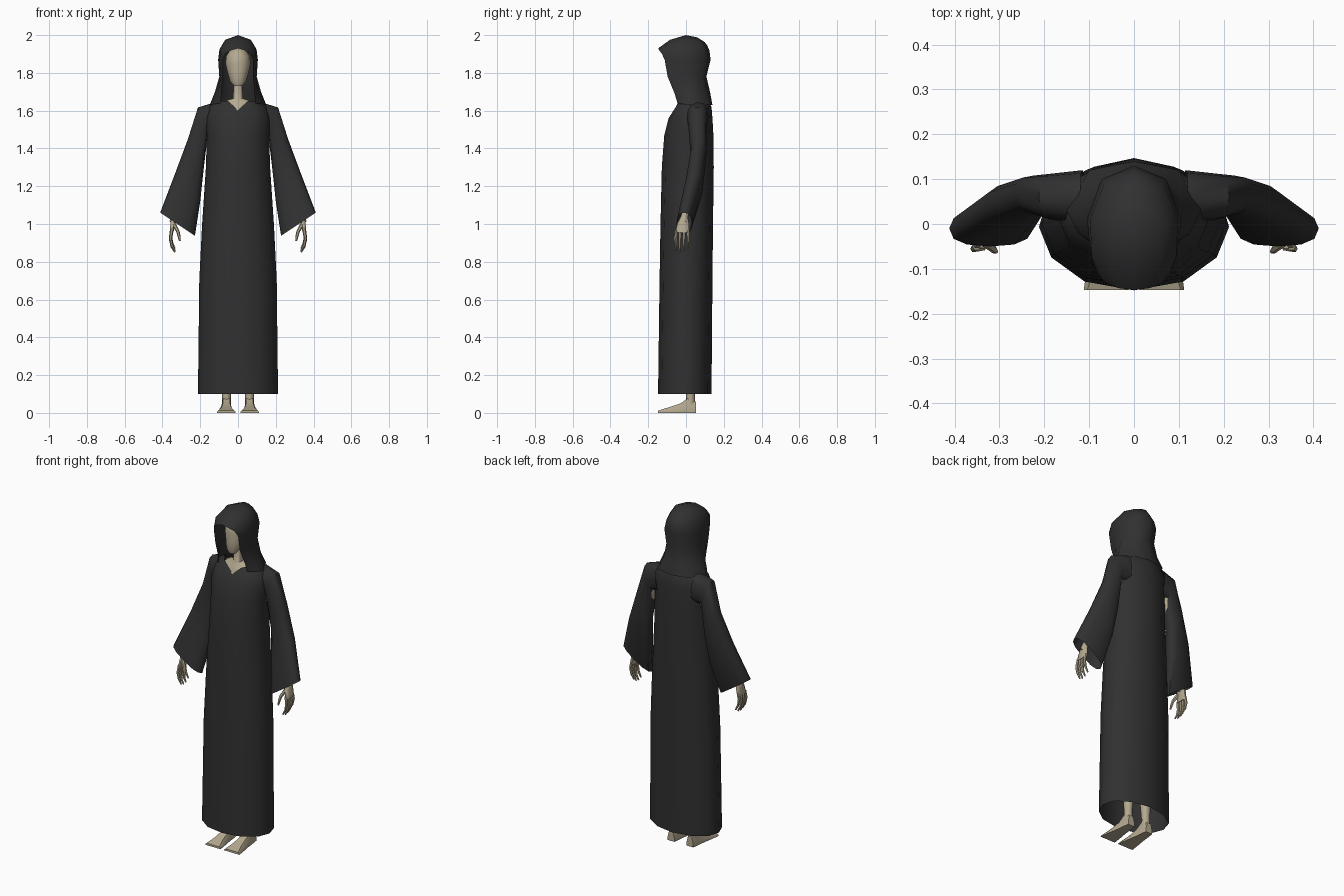
import bpy, bmesh, math
from mathutils import Vector


def material(name, rgb):
    m = bpy.data.materials.new(name)
    m.diffuse_color = (*rgb, 1)
    return m


CLOTH = material("charcoal cloth", (0.03, 0.03, 0.03))
SKIN = material("pale bone skin", (0.46, 0.40, 0.28))


def loft(name, rings, mat, closed=True, caps=False, mirror=False, angle=50):
    """Skin a list of equal-length point rings into one mesh."""
    bm = bmesh.new()
    vs = [[bm.verts.new(p) for p in r] for r in rings]
    n = len(rings[0])
    for a, b in zip(vs, vs[1:]):
        for i in range(n if closed else n - 1):
            j = (i + 1) % n
            bm.faces.new((a[i], a[j], b[j], b[i]))
    if caps:
        bm.faces.new(vs[0])
        bm.faces.new(vs[-1])
    bmesh.ops.recalc_face_normals(bm, faces=bm.faces)
    me = bpy.data.meshes.new(name)
    bm.to_mesh(me)
    bm.free()
    me.materials.append(mat)
    ob = bpy.data.objects.new(name, me)
    bpy.context.collection.objects.link(ob)
    bpy.ops.object.select_all(action='DESELECT')
    ob.select_set(True)
    bpy.context.view_layer.objects.active = ob
    bpy.ops.object.shade_smooth_by_angle(angle=math.radians(angle))
    if mirror:
        md = ob.modifiers.new("mirror", 'MIRROR')
        md.use_clip = True
        md.merge_threshold = 0.001
    return ob


HALF = [(0, -1), (.52, -.86), (.87, -.48), (1, 0), (.9, .5), (.52, .86), (0, 1)]
OVAL = HALF + [(-x, y) for x, y in HALF[-2:0:-1]]


def ring(z, w, yf, yb, dip=0):
    """Twelve-sided horizontal section; dip lowers the front point."""
    c, h = (yf + yb) / 2, (yb - yf) / 2
    return [(x * w, c + y * h, z - (dip if i == 0 else 0)) for i, (x, y) in enumerate(OVAL)]


def tube(name, path, radii, n=8):
    """Tapered limb along a path, mirrored to the other side."""
    pts = [Vector(p) for p in path]
    rings = []
    for i, p in enumerate(pts):
        d = (pts[min(i + 1, len(pts) - 1)] - pts[max(i - 1, 0)]).normalized()
        u = d.cross(Vector((0, 1, 0))).normalized()
        v = d.cross(u)
        rings.append([p + radii[i] * (u * math.cos(2 * math.pi * k / n) + v * math.sin(2 * math.pi * k / n))
                      for k in range(n)])
    return loft(name, rings, SKIN, caps=True, mirror=True)


# Robe: open tube with a V neckline
loft("robe_body", [ring(*r) for r in [
    (.10, .212, -.148, .135), (.70, .205, -.14, .14), (1.0, .19, -.135, .143),
    (1.3, .17, -.128, .147), (1.47, .165, -.115, .145), (1.56, .172, -.092, .14),
    (1.62, .155, -.068, .135, .03), (1.65, .10, -.05, .12, .045)]], CLOTH)

# Sleeves: outer edge (x, z), inner edge (x, z), front y, back y
sleeve = []
for ox, oz, ix, iz, yf, yb in [
        (.12, 1.645, .11, 1.48, .00, .12), (.212, 1.617, .16, 1.475, .01, .112),
        (.265, 1.45, .183, 1.28, .025, .108), (.332, 1.27, .20, 1.12, -.005, .09),
        (.412, 1.06, .228, .938, -.05, .03)]:
    r = []
    for k in range(12):
        a = 2 * math.pi * k / 12
        c, s = [math.copysign(abs(t) ** .8, t) for t in (math.cos(a), math.sin(a))]
        r.append(((ox + ix) / 2 + c * (ox - ix) / 2, (yf + yb) / 2 + s * (yb - yf) / 2,
                  (oz + iz) / 2 + c * (oz - iz) / 2))
    sleeve.append(r)
loft("sleeve", sleeve, CLOTH, mirror=True)

# Hood: half levels from face edge round to the back, closing on the crown
loft("hood", [
    [(.092, -.045, 1.64), (.125, -.02, 1.635), (.15, .03, 1.63), (.10, .12, 1.63), (0, .14, 1.63)],
    [(.088, -.06, 1.69), (.105, -.03, 1.69), (.122, .02, 1.70), (.078, .10, 1.70), (0, .127, 1.70)],
    [(.08, -.097, 1.78), (.092, -.05, 1.78), (.099, .01, 1.78), (.066, .09, 1.78), (0, .108, 1.78)],
    [(.08, -.113, 1.87), (.097, -.06, 1.87), (.105, .01, 1.87), (.072, .10, 1.87), (0, .13, 1.87)],
    [(.065, -.13, 1.905), (.094, -.075, 1.925), (.098, .01, 1.925), (.066, .09, 1.92), (0, .124, 1.92)],
    [(.035, -.143, 1.92), (.058, -.085, 1.962), (.068, .0, 1.975), (.05, .07, 1.965), (0, .112, 1.945)],
    [(0, -.147, 1.93), (0, -.085, 1.975), (0, 0, 2.0), (0, .06, 1.988), (0, .10, 1.962)],
], CLOTH, closed=False, mirror=True)

# Head, neck and hidden torso
loft("head", [ring(*r) for r in [
    (1.73, .022, -.07, -.03), (1.755, .042, -.08, .0), (1.80, .055, -.08, .04),
    (1.85, .067, -.08, .065), (1.89, .062, -.076, .065), (1.92, .042, -.055, .05),
    (1.935, .015, -.02, .02)]], SKIN, caps=True)
loft("neck_and_torso", [ring(*r) for r in [
    (.92, .11, -.06, .08), (1.2, .10, -.06, .08), (1.5, .13, -.075, .09),
    (1.60, .12, -.055, .09), (1.648, .085, -.035, .07), (1.665, .026, -.025, .03),
    (1.77, .023, -.03, .03)]], SKIN, caps=True)

# Arms and legs
tube("arm", [(.14, .06, 1.57), (.24, .06, 1.3), (.337, -.008, 1.04), (.343, -.012, 1.01)],
     [.035, .028, .019, .02])
tube("leg", [(.06, .02, .95), (.06, .02, .5), (.061, .024, .3), (.061, .024, .10), (.061, .024, .03)],
     [.055, .04, .038, .023, .024])

# Palm: flattened block, thumb edge forward
loft("palm", [[(x + a * t, y + b * w, z) for a, b in
               [(1, -.6), (1, .6), (.4, 1), (-.4, 1), (-1, .6), (-1, -.6), (-.4, -1), (.4, -1)]]
              for x, y, z, t, w in [(.34, -.01, 1.04, .014, .018), (.345, -.015, 1.0, .013, .032),
                                    (.352, -.02, .955, .01, .036)]], SKIN, caps=True, mirror=True)

# Fingers and thumb
for i, drop in enumerate([.008, 0, .004, .02]):
    y = -.05 + i * .02
    tube("finger", [(.351, y, .965), (.357, y * 1.1, .915 + drop), (.35, y * 1.1, .88 + drop),
                    (.334, y * 1.1, .85 + drop)], [.009, .008, .007, .004], 6)
tube("thumb", [(.34, -.035, 1.0), (.318, -.052, .96), (.312, -.058, .935), (.308, -.062, .91)],
     [.011, .009, .008, .005], 6)

# Feet: wedge widening to a flat toe edge
foot = []
for y, x0, x1, t0, t1, h in [(-.147, .012, .112, .02, .104, .012), (-.09, .02, .104, .035, .088, .03),
                             (-.03, .03, .094, .042, .08, .05), (.01, .034, .09, .044, .078, .078),
                             (.052, .04, .084, .05, .074, .06)]:
    foot.append([(x0, y, 0), (x1, y, 0), (x1, y, h * .35), (t1, y, h), (t0, y, h), (x0, y, h * .35)])
loft("foot", foot, SKIN, caps=True, mirror=True)
